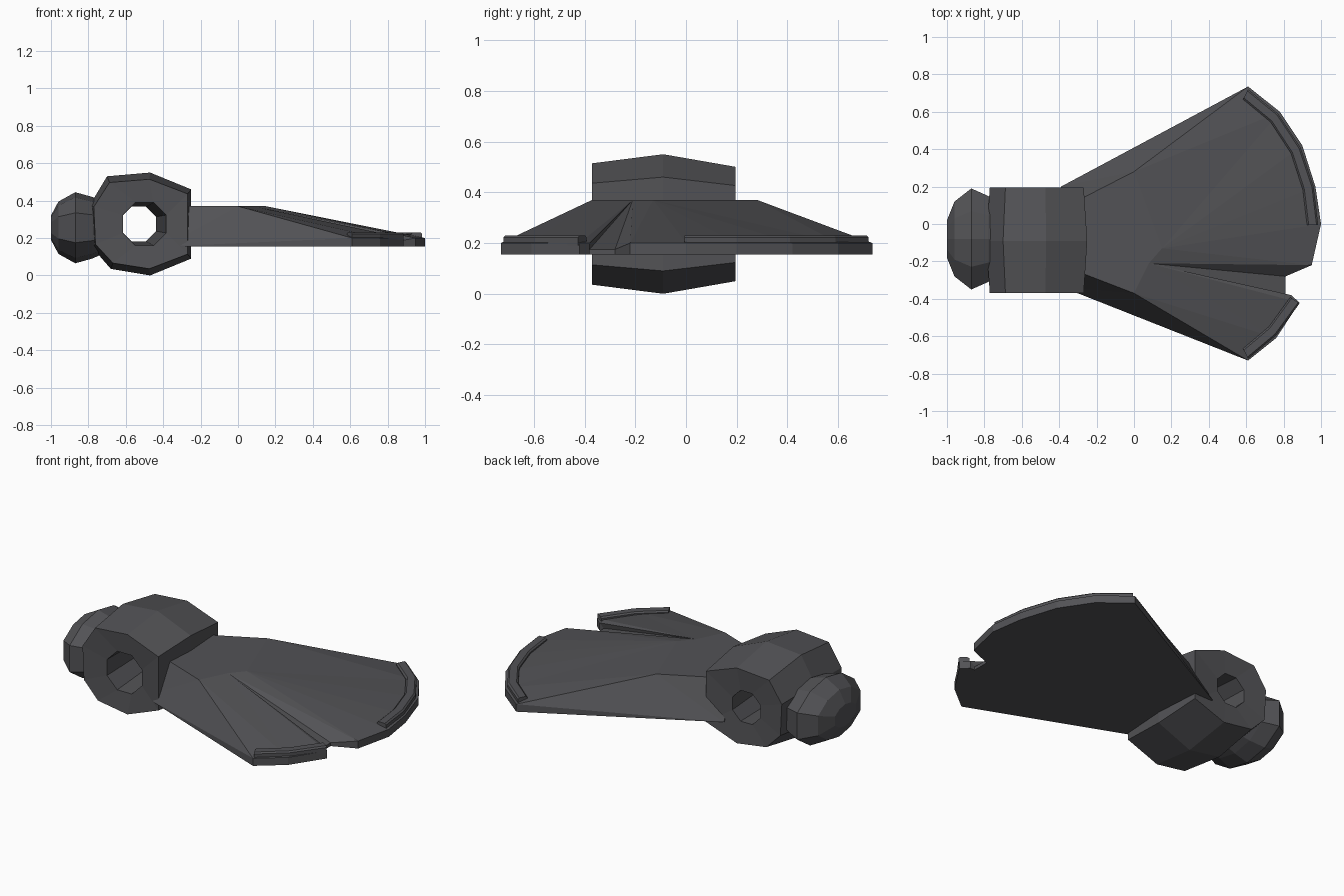
import bpy, bmesh, math
from mathutils import Vector

cube = bpy.data.objects.get("Cube")
if cube:
    bpy.data.objects.remove(cube, do_unlink=True)

# One dark iron colour for everything
iron = bpy.data.materials.new("dark iron")
iron.use_nodes = True
colour = (0.085, 0.085, 0.092, 1)
iron.diffuse_color = colour
iron.node_tree.nodes["Principled BSDF"].inputs["Base Color"].default_value = colour


def finish(name, bm):
    bmesh.ops.recalc_face_normals(bm, faces=bm.faces)
    mesh = bpy.data.meshes.new(name)
    bm.to_mesh(mesh)
    bm.free()
    mesh.materials.append(iron)
    obj = bpy.data.objects.new(name, mesh)
    bpy.context.collection.objects.link(obj)
    return obj


def loft(name, rings, closed=False):
    """Skin a list of equal-length rings; cap the ends or close the loop."""
    bm = bmesh.new()
    loops = [[bm.verts.new(p) for p in ring] for ring in rings]
    pairs = list(zip(loops, loops[1:]))
    if closed:
        pairs.append((loops[-1], loops[0]))
    else:
        bm.faces.new(loops[0])
        bm.faces.new(loops[-1])
    n = len(loops[0])
    for a, b in pairs:
        for i in range(n):
            j = (i + 1) % n
            bm.faces.new((a[i], a[j], b[j], b[i]))
    return finish(name, bm)


# Collar: faceted eye with a bulged middle and a tapering handle hole
OUTLINE = [(-0.25, 0.46), (-0.47, 0.55), (-0.70, 0.53), (-0.79, 0.38),
           (-0.78, 0.15), (-0.68, 0.035), (-0.47, 0.0), (-0.25, 0.09)]
CX, CZ = -0.52, 0.275


def outer(y, sx, sz):
    return [(CX + (x - CX) * sx, y, CZ + (z - CZ) * sz) for x, z in OUTLINE]


def hole(y, cx, r):
    turns = [math.pi / 8 + i * math.pi / 4 for i in range(8)]
    return [(cx + r * math.cos(t), y, CZ + r * math.sin(t)) for t in turns]


loft("collar", [outer(-0.37, 0.93, 0.87), outer(-0.09, 1, 1), outer(0.195, 0.93, 0.82),
                hole(0.185, -0.53, 0.10), hole(-0.36, -0.50, 0.125)], closed=True)

# Poll: rounded, faceted knob behind the collar
quarter = [(0, 1), (0.55, 0.85), (1, 0.42)]
half = quarter + [(y, -z) for y, z in reversed(quarter)]
section = half + [(-y, z) for y, z in reversed(half[1:-1])]
loft("poll", [[(x, -0.08 + y * w, 0.255 + z * h) for y, z in section]
              for x, w, h in [(-0.70, 0.19, 0.13), (-0.78, 0.23, 0.165), (-0.87, 0.27, 0.19),
                              (-0.96, 0.20, 0.14), (-1.0, 0.10, 0.065)]])

# Blade: flat underside, raised plateau and slopes fanning out to the edge
RIM = [(0.61, 0.735), (0.78, 0.60), (0.90, 0.42), (0.97, 0.20), (1.0, 0.0), (0.95, -0.22),
       (0.81, -0.28), (0.81, -0.38), (0.84, -0.38), (0.885, -0.42), (0.76, -0.61), (0.61, -0.73)]
NECK = [(-0.39, -0.335), (-0.39, 0.20)]
PLATEAU = [(-0.39, 0.08), (0.0, 0.28), (0.15, -0.13), (0.08, -0.21), (0.0, -0.37), (-0.39, -0.22)]
NOTCH = (6, 7)
bm = bmesh.new()
low = [bm.verts.new((x, y, 0.155)) for x, y in RIM]
neck = [bm.verts.new((x, y, 0.155)) for x, y in NECK]
rim = [bm.verts.new((x, y, 0.175 if i in NOTCH else 0.2)) for i, (x, y) in enumerate(RIM)]
top = [bm.verts.new((x, y, 0.37)) for x, y in PLATEAU]
bm.faces.new(low + neck)
bm.faces.new(top)
bm.faces.new((neck[0], neck[1], top[0], top[5]))
for i in range(len(RIM) - 1):
    bm.faces.new((low[i], low[i + 1], rim[i + 1], rim[i]))

# Slopes: each plateau corner fans over its own stretch of rim
back, middle, groove, front = 1, 2, 3, 4
fans = [(back, 0, 1), (middle, 1, 5), (groove, 5, 10), (front, 10, 11)]
for corner, first, last in fans:
    for i in range(first, last):
        bm.faces.new((top[corner], rim[i], rim[i + 1]))
for (a, _, last), (b, _, _) in zip(fans, fans[1:]):
    bm.faces.new((top[a], rim[last], top[b]))

# Slanted side walls
for base, inner, outer_top, r in [(neck[1], top[0], top[back], 0), (neck[0], top[5], top[front], -1)]:
    bm.faces.new((base, inner, outer_top))
    bm.faces.new((base, outer_top, rim[r]))
    bm.faces.new((base, rim[r], low[r]))
finish("blade", bm)


# Raised strips along the cutting edge
def edge_strip(name, path):
    rings = []
    for x, y in path:
        out = Vector((x, y, 0))
        inward = (Vector((0.25, 0, 0)) - out).normalized() * 0.06
        rings.append([(p.x, p.y, z) for p, z in
                      [(out, 0.19), (out, 0.222), (out + inward * 0.15, 0.23),
                       (out + inward * 0.85, 0.23), (out + inward, 0.222), (out + inward, 0.19)]])
    loft(name, rings)


edge_strip("long_edge_strip", [(0.61, 0.72), (0.77, 0.59), (0.89, 0.41), (0.96, 0.2), (0.985, -0.005)])
edge_strip("short_edge_strip", [(0.61, -0.72), (0.76, -0.595), (0.885, -0.425)])
